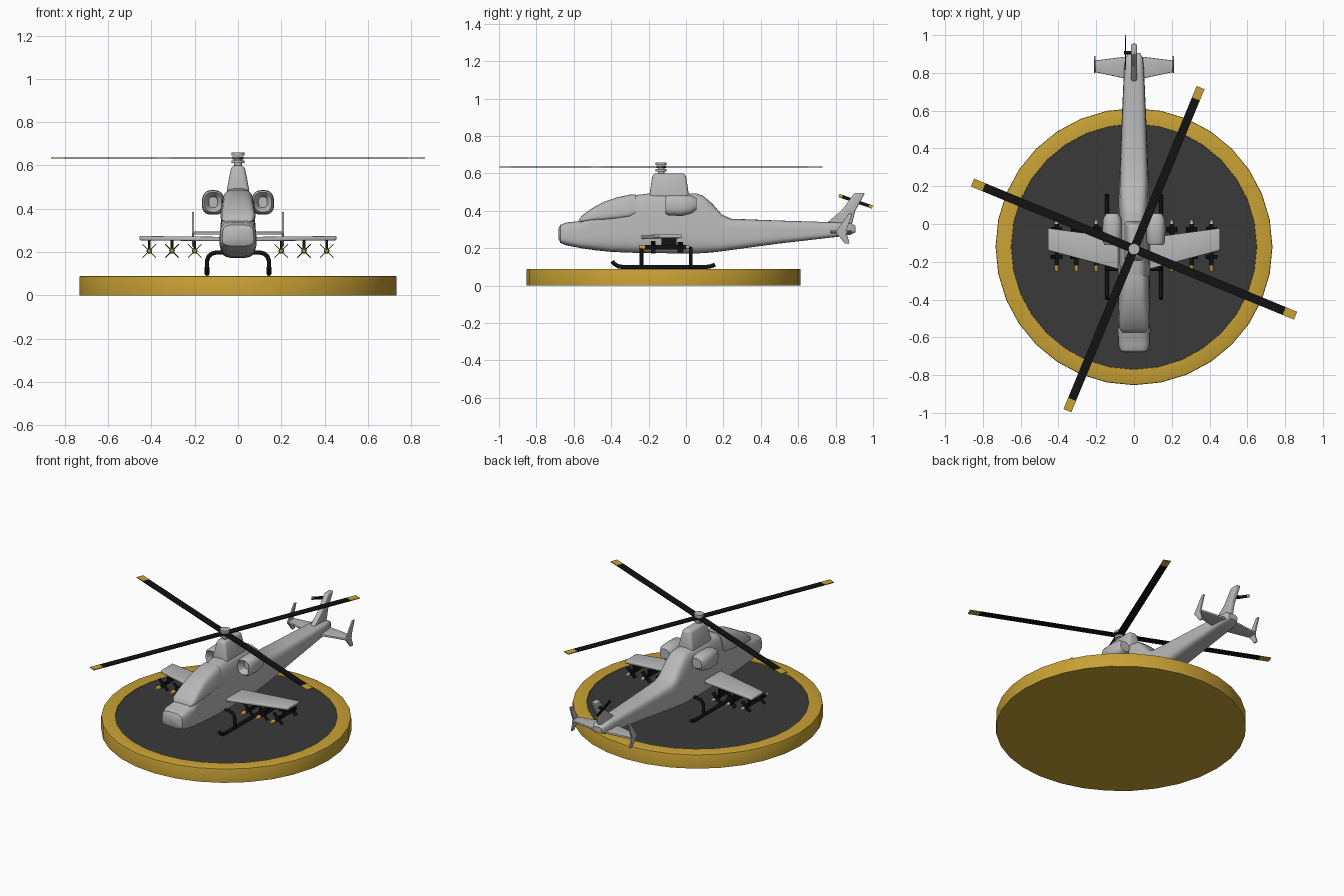
import bpy, bmesh, math
from mathutils import Matrix, Vector

if "Cube" in bpy.data.objects:
    bpy.data.objects.remove(bpy.data.objects["Cube"])


def material(name, r, g, b):
    m = bpy.data.materials.new(name)
    m.use_nodes = True
    m.diffuse_color = (r, g, b, 1)
    m.node_tree.nodes["Principled BSDF"].inputs["Base Color"].default_value = (r, g, b, 1)
    return m


GREY = material("light grey", .48, .48, .48)
GOLD = material("gold", .58, .36, .035)
DARK = material("dark grey", .042, .042, .042)
BLACK = material("black", .006, .006, .006)


def make(name, bm, mats, mirror=False, bevel=0, angle=40):
    """Turn a bmesh into a shaded object, optionally bevelled and mirrored in x."""
    bmesh.ops.recalc_face_normals(bm, faces=bm.faces[:])
    if bevel:
        bmesh.ops.bevel(bm, geom=bm.edges[:], offset=bevel, segments=3,
                        profile=.5, affect='EDGES', clamp_overlap=True)
    me = bpy.data.meshes.new(name)
    bm.to_mesh(me)
    bm.free()
    for m in mats if isinstance(mats, list) else [mats]:
        me.materials.append(m)
    me.shade_smooth()
    me.set_sharp_from_angle(angle=math.radians(angle))
    ob = bpy.data.objects.new(name, me)
    bpy.context.collection.objects.link(ob)
    if mirror:
        ob.modifiers.new("mirror", 'MIRROR').use_mirror_merge = False
    return ob


def loft(name, sections, mat, cx=0, power=.5, n=28, **kw):
    """Skin rounded sections (y, z bottom, z top, half width bottom, half width top)."""
    bm = bmesh.new()
    rings = []
    for y, zb, zt, wb, wt in sections:
        ring = []
        for i in range(n):
            a = 2 * math.pi * (i + .5) / n
            c, s = (math.copysign(abs(v) ** power, v) for v in (math.cos(a), math.sin(a)))
            t = (s + 1) / 2
            ring.append(bm.verts.new((cx + c * (wb + (wt - wb) * t), y, zb + (zt - zb) * t)))
        rings.append(ring)
    for a, b in zip(rings, rings[1:]):
        for i in range(n):
            j = (i + 1) % n
            bm.faces.new((a[i], a[j], b[j], b[i]))
    bm.faces.new(rings[0])
    bm.faces.new(rings[-1])
    return make(name, bm, mat, **kw)


def box(name, centre, size, mat, rot=Matrix(), **kw):
    bm = bmesh.new()
    bmesh.ops.create_cube(bm, size=1, matrix=Matrix.Translation(centre) @ rot
                          @ Matrix.Diagonal((*size, 1)))
    return make(name, bm, mat, **kw)


def cone(name, centre, r1, r2, depth, mat, rot=Matrix(), sides=16, **kw):
    bm = bmesh.new()
    bmesh.ops.create_cone(bm, cap_ends=True, segments=sides, radius1=r1, radius2=r2,
                          depth=depth, matrix=Matrix.Translation(centre) @ rot)
    return make(name, bm, mat, **kw)


def plate(name, outline, offset, mat, **kw):
    """Extrude an outline of 3D points along an offset."""
    bm = bmesh.new()
    face = bm.faces.new([bm.verts.new(p) for p in outline])
    out = bmesh.ops.extrude_face_region(bm, geom=[face])
    bmesh.ops.translate(bm, vec=offset,
                        verts=[v for v in out["geom"] if isinstance(v, bmesh.types.BMVert)])
    return make(name, bm, mat, **kw)


def tube(name, points, radius, mat):
    """Round bar through points, mirrored in x."""
    cu = bpy.data.curves.new(name, 'CURVE')
    cu.dimensions, cu.bevel_depth, cu.bevel_resolution = '3D', radius, 2
    cu.use_fill_caps = True
    sp = cu.splines.new('POLY')
    sp.points.add(len(points) - 1)
    for p, co in zip(sp.points, points):
        p.co = (*co, 1)
    tmp = bpy.data.objects.new(name, cu)
    bm = bmesh.new()
    bm.from_mesh(tmp.to_mesh())
    tmp.to_mesh_clear()
    bpy.data.objects.remove(tmp)
    return make(name, bm, mat, mirror=True, angle=60)


# Round stand with a recessed dark pad
bm = bmesh.new()
bmesh.ops.create_cone(bm, cap_ends=True, segments=32, radius1=.733, radius2=.733, depth=.09,
                      matrix=Matrix.Translation((0, -.12, .045)))
top = max(bm.faces, key=lambda f: f.calc_center_median().z)
bmesh.ops.bevel(bm, geom=list(top.edges), offset=.007, segments=2, profile=.5, affect='EDGES')
top = max(bm.faces, key=lambda f: f.calc_center_median().z)
bmesh.ops.inset_region(bm, faces=[top], thickness=.075)
bmesh.ops.inset_region(bm, faces=[top], thickness=.001, depth=-.005)
top.material_index = 1
make("stand", bm, [GOLD, DARK])

# Fuselage, nose to tail boom
loft("fuselage", [
    (-.682, .25, .305, .055, .05), (-.672, .228, .325, .075, .07), (-.64, .215, .338, .086, .08),
    (-.56, .2, .346, .09, .08), (-.48, .188, .41, .09, .07), (-.4, .18, .452, .092, .064),
    (-.28, .175, .483, .092, .066), (-.2, .173, .493, .092, .068), (.05, .172, .494, .092, .068),
    (.09, .173, .482, .091, .068), (.14, .177, .44, .088, .068), (.19, .183, .382, .085, .07),
    (.24, .19, .358, .08, .072), (.5, .225, .348, .07, .062), (.82, .262, .338, .055, .05),
    (.88, .272, .334, .048, .044), (.905, .285, .32, .032, .03)], GREY)

# Raised canopy over the cockpit
loft("canopy", [
    (-.575, .335, .35, .06, .055), (-.555, .34, .375, .08, .07), (-.5, .343, .415, .086, .068),
    (-.44, .345, .448, .089, .064), (-.37, .35, .472, .089, .062), (-.3, .358, .487, .088, .064),
    (-.27, .375, .488, .084, .06)], GREY)

# Engine pods with hollow intakes
loft("engine_pod", [
    (-.07, .405, .455, .02, .02), (-.1, .394, .468, .03, .03), (-.11, .385, .476, .04, .04),
    (-.095, .375, .484, .05, .048), (-.02, .372, .486, .054, .05), (.03, .385, .482, .05, .046),
    (.055, .405, .468, .034, .032)], GREY, cx=.115, power=.75, mirror=True)

# Rotor pylon: tapered rounded block
bm = bmesh.new()
bmesh.ops.create_cube(bm, size=1, matrix=Matrix.Translation((0, -.09, .535))
                      @ Matrix.Diagonal((.11, .215, .13, 1)))
for v in bm.verts:
    if v.co.z > .55:
        v.co.x *= .55
        v.co.y = -.09 + (v.co.y + .09) * .82
make("rotor_pylon", bm, GREY, bevel=.018)

# Rotor hub: stacked discs
HUB = Vector((0, -.133, 0))
for i, (z, r, h) in enumerate([(.61, .018, .05), (.617, .03, .012), (.635, .026, .014), (.652, .03, .014)]):
    cone(f"rotor_hub_{i}", HUB + Vector((0, 0, z)), r, r, h, GREY)

# Main rotor blades with gold tips
for i in range(4):
    rot = Matrix.Rotation(math.radians(-22.4 + 90 * i), 4, 'Z')
    for name, a, b, mat in (("blade", .02, .86, BLACK), ("blade_tip", .86, .925, GOLD)):
        mid = HUB + Vector((0, 0, .634)) + rot @ Vector(((a + b) / 2, 0, 0))
        box(f"main_{name}_{i}", mid, (b - a, .045, .005), mat, rot)

# Stub wings
plate("stub_wing", [(.06, -.245, .25), (.455, -.14, .254), (.455, -.022, .254), (.06, -.075, .25)],
      (0, 0, .02), GREY, mirror=True, bevel=.006)

# Missiles hung below the wings
ALONG = Matrix.Rotation(math.pi / 2, 4, 'X')
for i, x in enumerate((.2, .305, .41)):
    box(f"missile_mount_{i}", (x, -.09, .23), (.012, .08, .05), BLACK, mirror=True)
    cone(f"missile_body_{i}", (x, -.11, .205), .012, .012, .22, BLACK, ALONG, 12, mirror=True)
    cone(f"missile_nose_{i}", (x, -.236, .205), .013, .008, .032, GOLD, ALONG, 12, mirror=True)
    cone(f"missile_tail_{i}", (x, .01, .205), .008, .011, .02, GREY, ALONG, 12, mirror=True)
    for y, span, chord in ((-.175, .088, .022), (-.03, .078, .03)):
        for turn in (45, -45):
            box(f"missile_fin_{i}", (x, y, .205), (span, chord, .004), BLACK,
                Matrix.Rotation(math.radians(turn), 4, 'Y'), mirror=True)

# Landing skids and bent legs
tube("skid", [(.143, -.395, .13), (.143, -.385, .118), (.143, -.36, .102), (.143, -.33, .1),
              (.143, .11, .1), (.143, .135, .104), (.143, .155, .113)], .011, BLACK)
for y in (-.238, .025):
    tube("skid_leg", [(.143, y, .1), (.143, y, .16), (.136, y, .18), (.12, y, .193),
                      (.1, y, .198), (.04, y, .198)], .01, BLACK)

# Tail fin, stabiliser and swept end plates
plate("tail_fin", [(-.016, .74, .325), (-.016, .88, .3), (-.016, .905, .4), (-.016, .957, .495),
                   (-.016, .9, .495), (-.016, .835, .405)], (.032, 0, 0), GREY, bevel=.008)
plate("stabiliser", [(0, .76, .28), (.21, .805, .28), (.21, .865, .28), (.05, .885, .28), (0, .885, .28)],
      (0, 0, .014), GREY, mirror=True, bevel=.004)
plate("end_plate", [(.203, .8, .287), (.203, .85, .225), (.203, .875, .225), (.203, .855, .287),
                    (.203, .89, .385), (.203, .87, .385)], (.01, 0, 0), GREY, mirror=True, bevel=.002)

# Tail rotor on the right side
TAIL = Vector((-.045, .907, .451))
cone("tail_rotor_shaft", TAIL + Vector((.02, 0, 0)), .009, .009, .055, BLACK,
     Matrix.Rotation(math.pi / 2, 4, 'Y'), 12)
tilt = Matrix.Rotation(math.radians(-19), 4, 'X')
box("tail_rotor_blade", TAIL, (.005, .15, .018), BLACK, tilt)
for s in (1, -1):
    box("tail_rotor_tip", TAIL + tilt @ Vector((0, .085 * s, 0)), (.005, .02, .018), GOLD, tilt)
